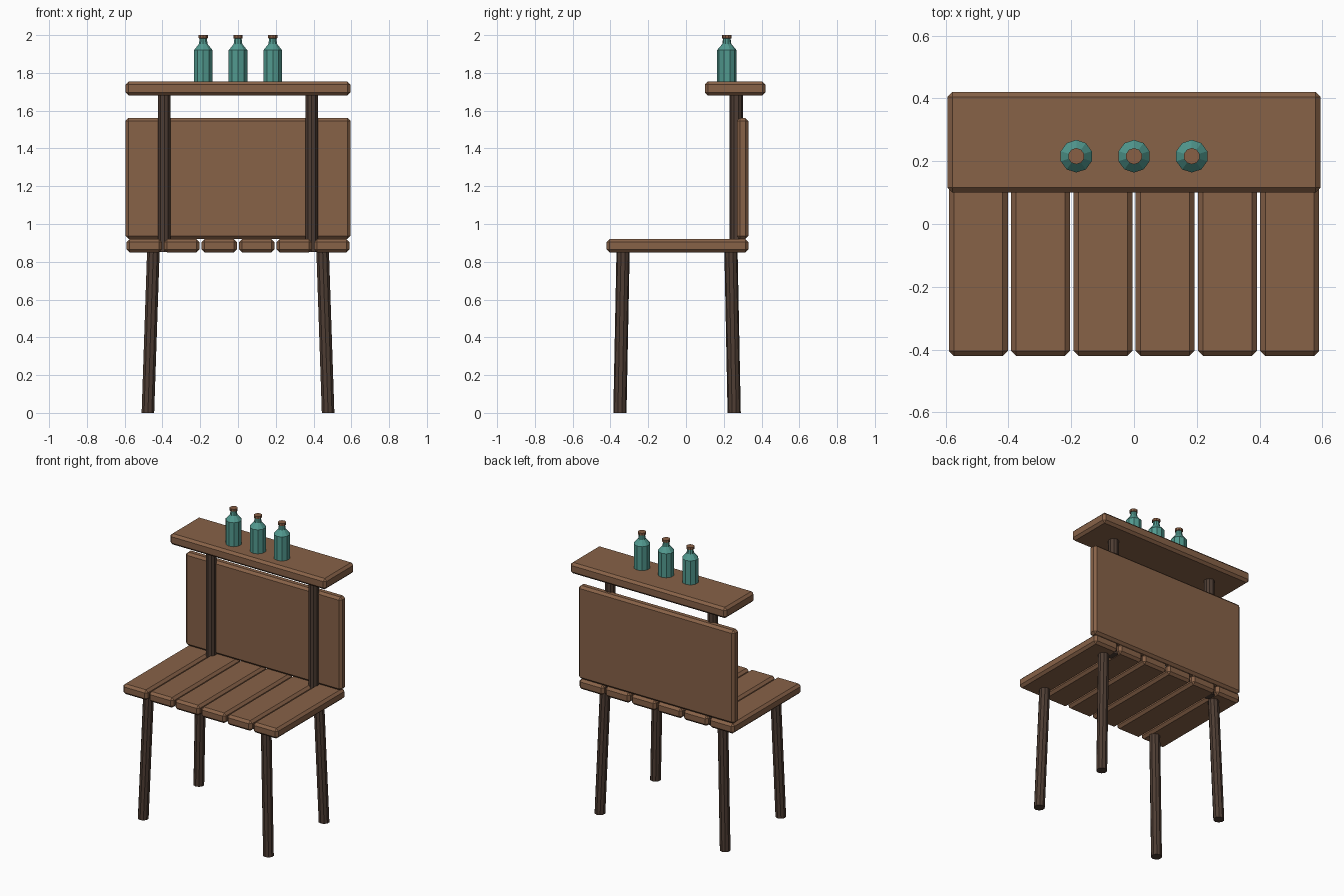
import bpy
import bmesh
from mathutils import Matrix, Vector

old = bpy.data.objects.get("Cube")
if old:
    bpy.data.objects.remove(old, do_unlink=True)


def material(name, rgb):
    mat = bpy.data.materials.new(name)
    mat.use_nodes = True
    color = (*rgb, 1)
    mat.diffuse_color = color
    mat.node_tree.nodes["Principled BSDF"].inputs["Base Color"].default_value = color
    return mat


WOOD = material("brown wood", (0.245, 0.122, 0.064))
DARK = material("dark wood", (0.075, 0.046, 0.033))
GLASS = material("teal glass", (0.083, 0.32, 0.275))
CORK = material("cork", (0.25, 0.115, 0.06))


def finish(name, bm, *mats):
    bmesh.ops.recalc_face_normals(bm, faces=bm.faces)
    mesh = bpy.data.meshes.new(name)
    bm.to_mesh(mesh)
    bm.free()
    for mat in mats:
        mesh.materials.append(mat)
    obj = bpy.data.objects.new(name, mesh)
    bpy.context.collection.objects.link(obj)
    return obj


def board(name, low, high, chamfer=0.016):
    """Chamfered plank between two opposite corners."""
    low, high = Vector(low), Vector(high)
    bm = bmesh.new()
    place = Matrix.Translation((low + high) / 2) @ Matrix.Diagonal((*(high - low), 1))
    bmesh.ops.create_cube(bm, size=1, matrix=place)
    bmesh.ops.bevel(bm, geom=bm.edges[:], offset=chamfer, segments=1, affect="EDGES")
    return finish(name, bm, WOOD)


def pole(name, bottom, top, radius=0.035, sides=10):
    """Straight pole with level ends, leaning from bottom to top."""
    bottom, top = Vector(bottom), Vector(top)
    bm = bmesh.new()
    bmesh.ops.create_cone(bm, cap_ends=True, segments=sides,
                          radius1=radius, radius2=radius, depth=2)
    for v in bm.verts:
        end = top if v.co.z > 0 else bottom
        v.co = Vector((v.co.x, v.co.y, 0)) + end
    return finish(name, bm, DARK)


def bottle(name, x, y, sides=10):
    """Turned profile; faces above the neck belong to the stopper."""
    profile = [(0.052, 1.755), (0.052, 1.92), (0.024, 1.953), (0.02, 1.982),
               (0.026, 1.984), (0.026, 2.0)]
    bm = bmesh.new()
    rings = []
    for radius, z in profile:
        ring = bmesh.ops.create_circle(bm, segments=sides, radius=radius,
                                       matrix=Matrix.Translation((x, y, z)))
        rings.append(ring["verts"])
    for a, b in zip(rings, rings[1:]):
        for i in range(sides):
            j = (i + 1) % sides
            bm.faces.new((a[i], a[j], b[j], b[i]))
    bm.faces.new(rings[0])
    bm.faces.new(rings[-1])
    for face in bm.faces:
        face.material_index = int(face.calc_center_median().z > 1.98)
    return finish(name, bm, GLASS, CORK)


# Seat planks
for i in range(6):
    x = (i - 2.5) * 0.1985
    board(f"seat_plank_{i + 1}", (x - 0.094, -0.42, 0.85), (x + 0.094, 0.33, 0.92))

# Back board and top shelf
board("back_board", (-0.595, 0.27, 0.92), (0.595, 0.33, 1.562))
board("top_shelf", (-0.595, 0.10, 1.68), (0.595, 0.42, 1.755))

# Splayed legs and upright posts
for side, s in (("left", 1), ("right", -1)):
    pole(f"front_leg_{side}", (s * 0.477, -0.35, 0), (s * 0.448, -0.333, 0.86))
    pole(f"back_leg_{side}", (s * 0.477, 0.255, 0), (s * 0.448, 0.238, 0.86))
    pole(f"shelf_post_{side}", (s * 0.39, 0.266, 0.853), (s * 0.39, 0.266, 1.69))

# Bottles on the shelf
for name, x in (("left", 0.184), ("middle", 0), ("right", -0.184)):
    bottle(f"bottle_{name}", x, 0.216)
